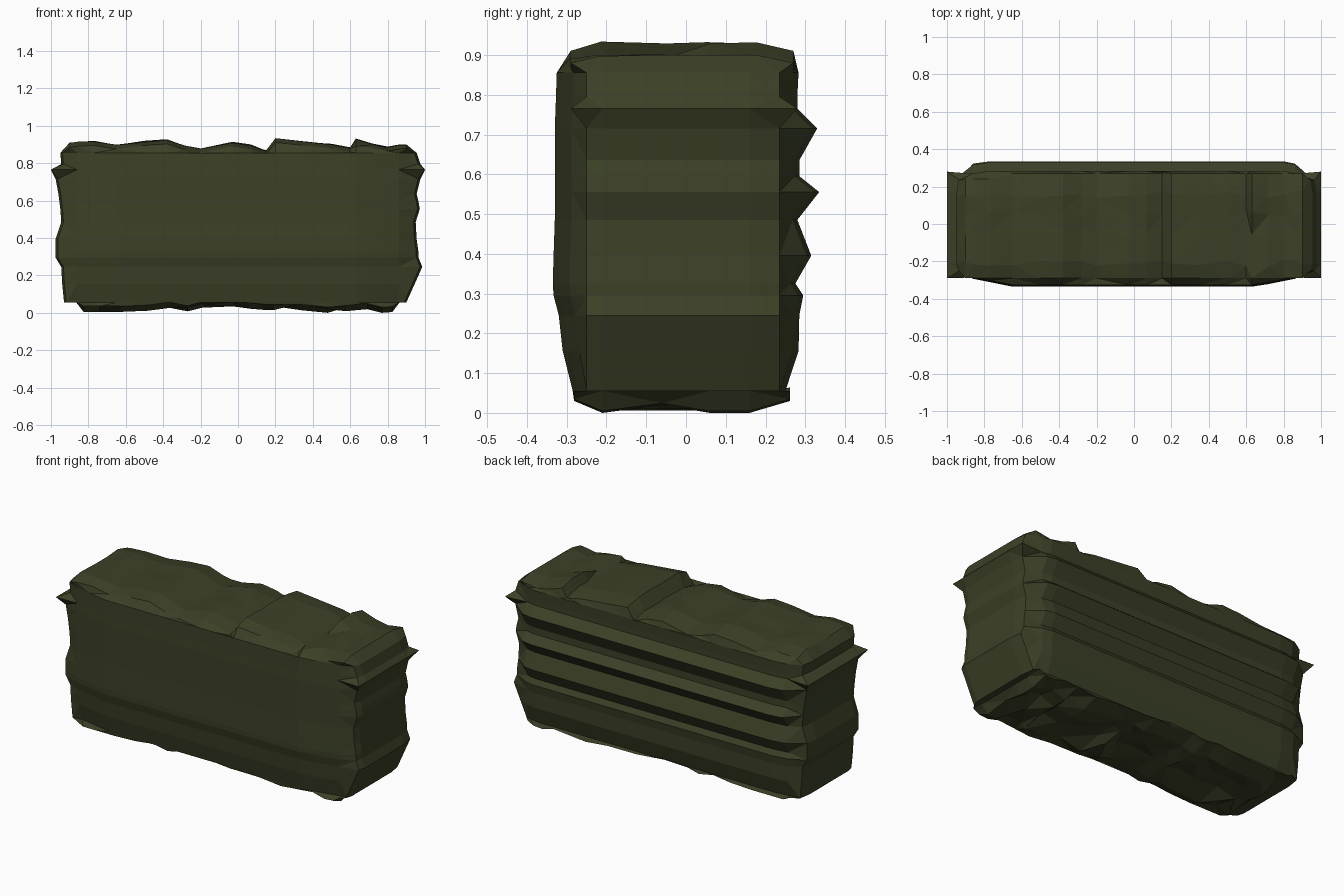
import bpy, bmesh, random
from math import copysign

if "Cube" in bpy.data.objects:
    bpy.data.objects.remove(bpy.data.objects["Cube"])

random.seed(4)

# Top and bottom silhouettes: x station -> height
top_line = [(-.90, .925), (-.86, .93), (-.77, .935), (-.65, .915), (-.50, .935), (-.38, .943),
            (-.28, .91), (-.20, .895), (-.03, .93), (.07, .915), (.15, .885), (.20, .95),
            (.35, .935), (.50, .92), (.60, .90), (.63, .95), (.72, .92), (.80, .905),
            (.86, .915), (.90, .92)]
bottom_line = [(-.94, .08), (-.83, .02), (-.50, .02), (-.40, .05), (-.28, .02), (-.18, .045),
               (0, .05), (.10, .03), (.25, .03), (.33, .03), (.43, .01), (.70, .035),
               (.80, .005), (.90, .06)]
# Side rows: z, left end x, right end x, front y, back y (back is corrugated)
rows = [(.07, -.93, .90, -.285, .25), (.17, -.94, .945, -.31, .283),
        (.26, -.945, .985, -.32, .285), (.31, -.975, .965, -.333, .295),
        (.34, -.975, .965, -.335, .275), (.41, -.975, .955, -.333, .315),
        (.50, -.945, .95, -.33, .28), (.57, -.95, .972, -.33, .335),
        (.61, -.955, .965, -.33, .285), (.65, -.96, .955, -.33, .285),
        (.73, -.975, .975, -.33, .33), (.78, -1.0, 1.0, -.328, .28),
        (.81, -.945, .975, -.327, .28), (.87, -.95, .955, -.325, .283)]
ys = [-.29, -.21, -.06, .06, .16, .27]
I, J, K = len(top_line) - 1, len(ys) - 1, len(rows) + 1


def sample(line, x):
    """Linear height lookup along a silhouette."""
    for (x0, z0), (x1, z1) in zip(line, line[1:]):
        if x <= x1:
            return z0 + (z1 - z0) * max(0, (x - x0) / (x1 - x0))
    return line[-1][1]


def side_y(x, y):
    """Round the long faces in towards the ends."""
    t = max(0, (abs(x) - (.65 if y < 0 else .8)) / .25)
    return y - copysign(min(t, 1) * .05, y)


def position(i, j, k):
    x, z_top = top_line[i]
    end, edge = i in (0, I), j in (0, J)
    if k == K:                                  # ridged top
        y = ys[j] + (0 if edge else random.uniform(-.02, .02))
        z = z_top - (.025 if edge else random.uniform(0, .008))
        if i == 15 and j < 3:                   # the tuft only rises at the back
            z = .905
        if i <= 2 and j == J:
            y = .24
        return x, y, z
    if k == 0:                                  # lumpy underside
        x *= .96
        z = sample(bottom_line, x) + (.03 if edge or end else random.choice((0, 0, .02, .035)))
        return x, ys[j] * (.97 if edge else 1), z
    z, xl, xr, yf, yb = rows[k - 1]
    y = yf if j == 0 else yb if j == J else ys[j]
    if end:                                     # ridged ends with bevelled corners
        x = xl if i == 0 else xr
        if edge:
            spike = abs(x) >= 1
            y = (-.29 if j == 0 else .28) if spike else (-.25 if j == 0 else .235)
            x -= copysign(0 if spike else .012, x)
    elif edge:
        y = side_y(x, y)
    return x, y, z


# Hedge block: surface of a box grid
bm = bmesh.new()
verts = {}


def vert(*ijk):
    if ijk not in verts:
        verts[ijk] = bm.verts.new(position(*ijk))
    return verts[ijk]


def patch(na, nb, at):
    for a in range(na):
        for b in range(nb):
            bm.faces.new([vert(*at(a, b)), vert(*at(a + 1, b)),
                          vert(*at(a + 1, b + 1)), vert(*at(a, b + 1))])


for side in (0, 1):
    patch(I, J, lambda a, b: (a, b, K * side))
    patch(I, K, lambda a, b: (a, J * side, b))
    patch(J, K, lambda a, b: (I * side, a, b))

# Stand on the ground and make crisp flat facets
low = min(v.co.z for v in bm.verts)
for v in bm.verts:
    v.co.z -= low
bmesh.ops.recalc_face_normals(bm, faces=bm.faces)
bmesh.ops.triangulate(bm, faces=bm.faces)
mesh = bpy.data.meshes.new("hedge_block")
bm.to_mesh(mesh)
bm.free()

leaf = bpy.data.materials.new("dark olive green")
leaf.diffuse_color = (.045, .052, .020, 1)
leaf.use_nodes = True
leaf.node_tree.nodes["Principled BSDF"].inputs["Base Color"].default_value = leaf.diffuse_color
mesh.materials.append(leaf)
hedge = bpy.data.objects.new("hedge_block", mesh)
bpy.context.collection.objects.link(hedge)
